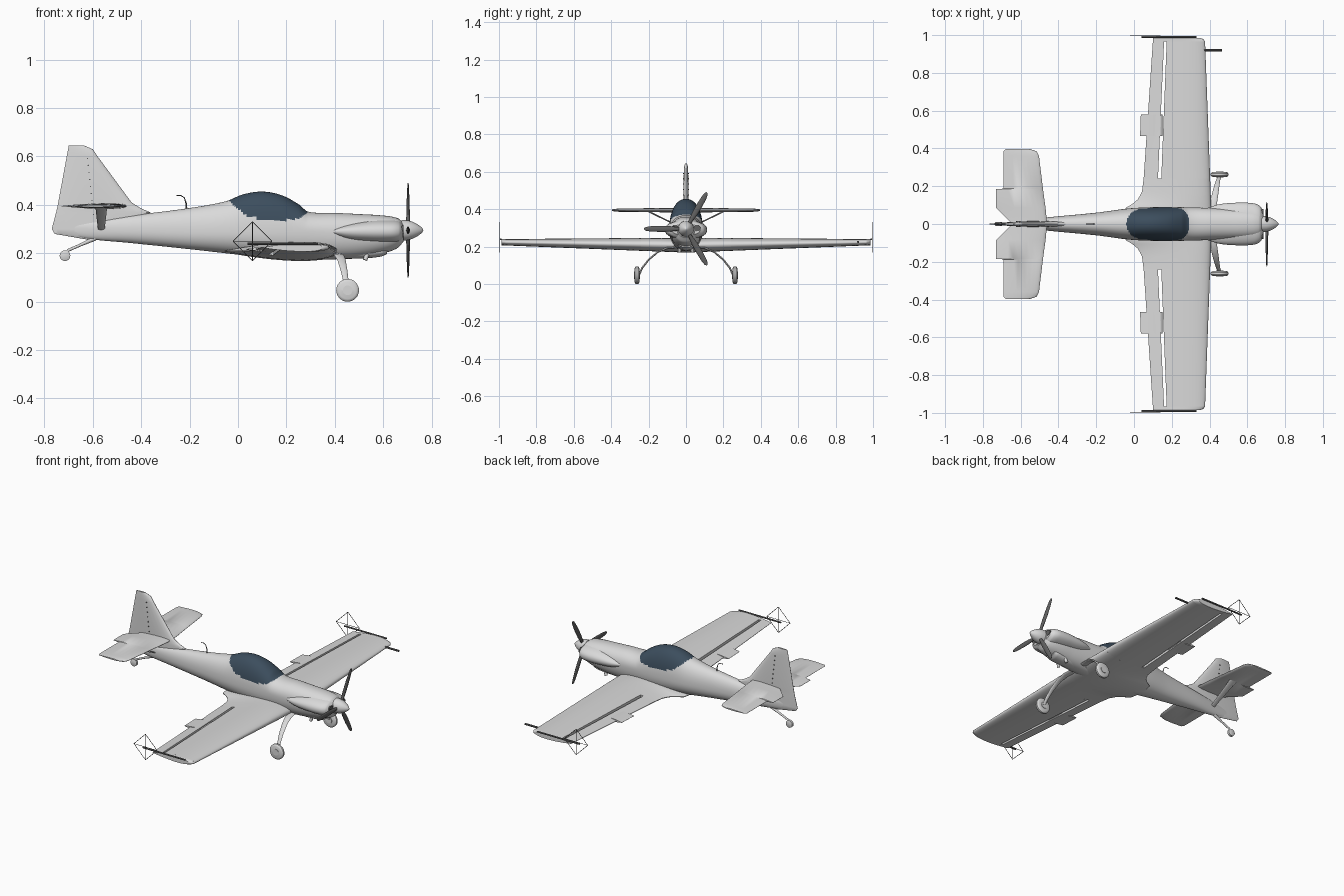
import bpy, bmesh, math
from mathutils import Vector

if "Cube" in bpy.data.objects:
    bpy.data.objects.remove(bpy.data.objects["Cube"])


def material(name, rgb):
    m = bpy.data.materials.new(name)
    m.diffuse_color = (*rgb, 1)
    m.use_nodes = True
    m.node_tree.nodes["Principled BSDF"].inputs["Base Color"].default_value = m.diffuse_color
    return m


GREY = material("body grey", (0.7, 0.7, 0.7))
DARK = material("dark grey", (0.12, 0.12, 0.12))
GLASS = material("canopy blue", (0.045, 0.075, 0.11))


def loft(name, rings, mat=GREY):
    """Skin closed rings of equal size and cap both ends."""
    bm = bmesh.new()
    vs = [[bm.verts.new(p) for p in r] for r in rings]
    n = len(vs[0])
    for a, b in zip(vs, vs[1:]):
        for i in range(n):
            j = (i + 1) % n
            bm.faces.new((a[i], a[j], b[j], b[i]))
    bm.faces.new(vs[0][::-1])
    bm.faces.new(vs[-1])
    bmesh.ops.recalc_face_normals(bm, faces=bm.faces)
    me = bpy.data.meshes.new(name)
    bm.to_mesh(me)
    bm.free()
    me.materials.append(mat)
    ob = bpy.data.objects.new(name, me)
    bpy.context.collection.objects.link(ob)
    return ob


def tube(name, pts, radii, mat=GREY, hint=(1, 0, 0), n=12):
    """Sweep an ellipse (across, along hint) through points."""
    pts, hint, rings = [Vector(p) for p in pts], Vector(hint), []
    for i, p in enumerate(pts):
        t = (pts[min(i + 1, len(pts) - 1)] - pts[max(i - 1, 0)]).normalized()
        u = t.cross(hint).normalized()
        v = u.cross(t)
        r = radii[i] if isinstance(radii, list) else radii
        ra, rb = r if isinstance(r, tuple) else (r, r)
        rings.append([p + u * ra * math.cos(k * math.tau / n) + v * rb * math.sin(k * math.tau / n)
                      for k in range(n)])
    return loft(name, rings, mat)


def smooth_rows(rows, steps):
    """Hermite interpolation of station rows along their first value."""
    def slope(i, k):
        a, b = rows[max(i - 1, 0)], rows[min(i + 1, len(rows) - 1)]
        return (b[k] - a[k]) / (b[0] - a[0])
    out = []
    for i in range(len(rows) - 1):
        p, q = rows[i], rows[i + 1]
        h = q[0] - p[0]
        for s in range(steps):
            t = s / steps
            row = [p[0] + h * t]
            for k in range(1, len(p)):
                row.append((2*t**3 - 3*t*t + 1) * p[k] + (t**3 - 2*t*t + t) * h * slope(i, k)
                           + (3*t*t - 2*t**3) * q[k] + (t**3 - t*t) * h * slope(i + 1, k))
            out.append(row)
    return out + [list(rows[-1])]


def hull(name, rows, steps=8, n=48, power=2.2, mat=GREY):
    """Body from stations: x, half width, bottom z, widest z, top z."""
    rings = []
    for x, w, zb, zm, zt in smooth_rows(rows, steps):
        ring = []
        for k in range(n):
            a = k * math.tau / n
            c, s = math.cos(a), math.sin(a)
            y = w * math.copysign(abs(c) ** (2 / power), c)
            z = abs(s) ** (2 / power)
            ring.append((x, y, zm + z * (zt - zm) if s > 0 else zm - z * (zm - zb)))
        rings.append(ring)
    return loft(name, rings, mat)


def foil(name, rows, c0=0.0, c1=1.0, upright=False, n=12):
    """Aerofoil from stations: span, leading x, trailing x, centre, half thickness."""
    rings = []
    for s, le, te, mid, half in rows:
        cs = [c0 + (c1 - c0) * (1 - math.cos(math.pi * i / n)) / 2 for i in range(n + 1)]
        up = [(c, half * (2.9 * math.sqrt(c) * (1 - c) ** 0.9 * (1 - 0.25 * c) + 0.06)) for c in cs]
        prof = [(c, t) for c, t in up] + [(c, -t) for c, t in reversed(up)]
        ring = []
        for c, t in prof:
            x, w = le + (te - le) * c, mid + t * 0.96
            ring.append((x, w, s) if upright else (x, s, w))
        rings.append(ring)
    return loft(name, rings)


def both(rows):
    """Mirror span stations to the other side."""
    return [(-r[0], *r[1:]) for r in reversed(rows) if r[0] > 0] + rows


# Fuselage with the canopy coloured above its sill line
fuselage = hull("fuselage", [
    (-.70, .006, .275, .30, .325), (-.60, .018, .257, .30, .335), (-.45, .036, .243, .295, .355),
    (-.20, .060, .217, .29, .387), (-.05, .080, .200, .29, .415), (.02, .086, .192, .29, .443),
    (.10, .089, .182, .29, .455), (.18, .090, .175, .29, .440), (.25, .089, .172, .29, .403),
    (.29, .088, .172, .29, .372), (.40, .085, .175, .285, .367), (.50, .082, .182, .285, .362),
    (.60, .078, .200, .285, .356), (.66, .066, .222, .29, .345), (.685, .045, .25, .29, .325)],
    steps=10, n=72)
SILL = [(-.042, .42), (0, .385), (.03, .357), (.06, .346), (.22, .336), (.26, .346), (.292, .372)]
fuselage.data.materials.append(GLASS)
for f in fuselage.data.polygons:
    for (xa, za), (xb, zb) in zip(SILL, SILL[1:]):
        if xa <= f.center.x < xb and f.center.z > za + (zb - za) * (f.center.x - xa) / (xb - xa):
            f.material_index = 1

# Engine cowl cheeks, chin and air inlets
hull("cowl_cheeks", [
    (.37, .078, .28, .29, .30), (.45, .104, .25, .29, .325), (.55, .113, .24, .29, .34),
    (.63, .110, .24, .29, .34), (.665, .097, .245, .29, .335), (.682, .075, .26, .29, .32)])
hull("cowl_chin", [(.38, .03, .178, .20, .23), (.50, .042, .178, .205, .24),
                   (.59, .042, .186, .21, .24), (.615, .034, .197, .21, .23)], n=24)
for s in (-1, 1):
    tube("air_inlet", [(.676, s * .058, .298), (.6845, s * .058, .298)], (.021, .016), DARK, (0, 0, 1), 20)
    tube("exhaust_pipe", [(.54, s * .03, .21), (.525, s * .035, .172)], .009)


# Wings, slotted ahead of the ailerons
def wing_row(y, le=None, te=None):
    return (y, le if le is not None else .412 - .037 * y, te if te is not None else .035 + .067 * y,
            .208 + .016 * y, .037 - .022 * y)


foil("inner_wing", both([wing_row(0, te=-.06), wing_row(.085, te=-.045), wing_row(.105, te=-.01),
                         wing_row(.13, te=.02), wing_row(.17, te=.042), wing_row(.24)]), n=20)
for s in (-1, 1):
    def side(rows):
        return [(s * r[0], *r[1:]) for r in rows]
    span = [wing_row(y) for y in (.24, .6, .965)]
    foil("outer_wing", side(span), 0, .735, n=20)
    foil("aileron", side(span), .785, 1)
    foil("wing_tip", side([wing_row(.965), wing_row(.978, le=.368), wing_row(.986, le=.35)]), n=20)
    # Aileron tab
    foil("aileron_tab", side([(.465, .15, .032, .216, .009), (.58, .15, .036, .217, .009)]))
    # Sighting frame on the tip
    y = s * .996
    tube("tip_bar", [(.04, s * .991, .24), (.33, s * .991, .24)], .005, DARK, (0, 0, 1), 8)
    frame = [(-.02, y, .25), (.06, y, .33), (.14, y, .25), (.06, y, .17)]
    for i in range(4):
        tube("sight_wire", [frame[i], frame[(i + 1) % 4]], .0015, DARK, (0, 1, 0), 6)
    tube("sight_wire", [frame[1], frame[3]], .0015, DARK, (0, 1, 0), 6)
    tube("sight_wire", [frame[0], frame[2]], .0015, DARK, (0, 1, 0), 6)

    # Main landing gear
    tube("gear_leg", [(.41, s * .04, .195), (.418, s * .10, .192), (.428, s * .15, .172),
                      (.438, s * .20, .13), (.446, s * .235, .085), (.453, s * .25, .05)],
         [(.006, .022), (.006, .02), (.005, .017), (.005, .014), (.005, .011), (.005, .009)])
    c = s * .262
    tube("main_wheel", [(.453, c + d, .047) for d in (-.013, -.013001, -.010, -.005, .005, .010, .013001, .013)],
         [.022, .036, .043, .047, .047, .043, .036, .022], n=32)
    tube("wheel_hub", [(.453, c - .015, .047), (.453, c + .015, .047)], .02, n=20)

    # Tail struts
    tube("tail_strut", [(-.565, s * .02, .30), (-.565, s * .20, .388)],
         [(.004, .014), (.004, .024)])
    # Rudder hinge pins
    for i in range(9):
        z = .36 + i * .029
        x = -.597 - .025 * (z - .36) / .23
        tube("hinge_pin", [(x, s * .008, z), (x, s * .0165, z)], .003, DARK, n=8)

# Pitot tube
tube("pitot_tube", [(.36, .92, .225), (.465, .92, .225)], .006, DARK, (0, 0, 1), 10)

# Tailplane and fin
foil("tailplane", both([(0, -.46, -.645, .395, .010), (.085, -.468, -.73, .395, .011),
                        (.185, -.482, -.73, .395, .010), (.187, -.482, -.69, .395, .010),
                        (.36, -.503, -.69, .395, .008), (.385, -.515, -.69, .395, .006),
                        (.396, -.55, -.68, .395, .004)]))
foil("fin", [(.256, -.59, -.62, 0, .004), (.28, -.55, -.757, 0, .010), (.30, -.45, -.77, 0, .013),
             (.368, -.36, -.752, 0, .014), (.385, -.40, -.748, 0, .014), (.41, -.44, -.743, 0, .014),
             (.60, -.58, -.708, 0, .011), (.63, -.60, -.702, 0, .009), (.645, -.635, -.70, 0, .005)],
     upright=True)

# Tail wheel
tube("tail_wheel_strut", [(-.59, 0, .262), (-.65, 0, .235), (-.70, 0, .213), (-.715, 0, .193)],
     [.010, .006, .006, .006], hint=(0, 1, 0))
tube("tail_wheel", [(-.715, d, .19) for d in (-.010, -.007, .007, .010)], [.016, .022, .022, .016], n=24)

# Radio aerial
tube("aerial", [(-.213, 0, .38), (-.214, 0, .405), (-.222, 0, .43), (-.235, 0, .438), (-.255, 0, .438)],
     [.004, .003, .002, .002, .002], DARK, (0, 1, 0), 8)

# Spinner and three propeller blades
tube("spinner", [(x, 0, .295) for x in (.675, .70, .72, .74, .755, .763, .766)],
     [.043, .041, .036, .026, .015, .007, .001], hint=(0, 0, 1), n=32)
for k in range(3):
    a = math.radians(60 + 120 * k)
    tube("propeller_blade", [(.703, r * math.cos(a), .295 + r * math.sin(a))
                             for r in (.02, .05, .09, .14, .19, .215, .224)],
         [(.008, .008), (.010, .008), (.015, .007), (.016, .006), (.014, .004), (.010, .003), (.004, .002)], DARK)

# Smooth shading with sharp edges kept
for ob in bpy.data.objects:
    ob.select_set(True)
bpy.context.view_layer.objects.active = fuselage
bpy.ops.object.shade_smooth_by_angle(angle=math.radians(35))
